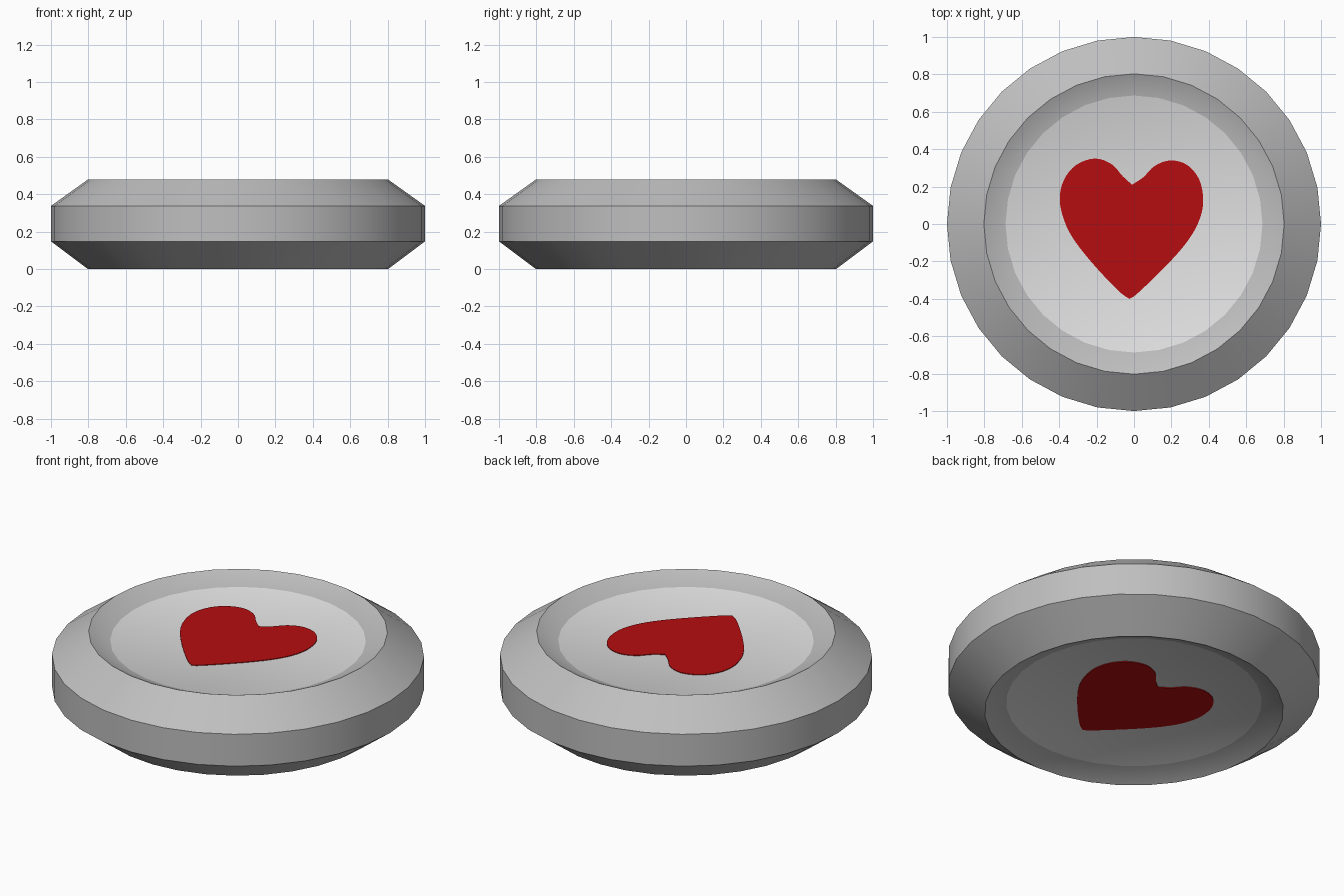
import bpy, bmesh, math
from mathutils import Vector

if "Cube" in bpy.data.objects:
    bpy.data.objects.remove(bpy.data.objects["Cube"])

SIDES = 32


def material(name, rgb):
    m = bpy.data.materials.new(name)
    m.diffuse_color = (*rgb, 1)
    m.use_nodes = True
    m.node_tree.nodes["Principled BSDF"].inputs["Base Color"].default_value = m.diffuse_color
    return m


grey = material("mid grey", (0.52, 0.52, 0.52))
pale = material("pale grey", (0.75, 0.75, 0.75))
red = material("deep red", (0.47, 0.004, 0.005))


def new_object(name, bm, mats):
    mesh = bpy.data.meshes.new(name)
    bm.to_mesh(mesh)
    bm.free()
    for m in mats:
        mesh.materials.append(m)
    ob = bpy.data.objects.new(name, mesh)
    bpy.context.collection.objects.link(ob)
    return ob


# Token body: lathed profile with recessed faces on both sides
H, DIP, FLOOR = 0.478, 0.053, 0.687
profile = [(FLOOR, DIP), (0.803, 0), (1, 0.148), (1, 0.337), (0.803, H), (FLOOR, H - DIP)]
bm = bmesh.new()
rings = []
for r, z in profile:
    rings.append([bm.verts.new((r * math.cos(2 * math.pi * i / SIDES),
                                r * math.sin(2 * math.pi * i / SIDES), z))
                  for i in range(SIDES)])
for a, b in zip(rings, rings[1:]):
    for i in range(SIDES):
        j = (i + 1) % SIDES
        bm.faces.new((a[i], a[j], b[j], b[i]))

# Pale recessed floors, as fans around a centre point
for ring, z, flip in ((rings[0], DIP, True), (rings[-1], H - DIP, False)):
    centre = bm.verts.new((0, 0, z))
    for i in range(SIDES):
        tri = [centre, ring[i], ring[(i + 1) % SIDES]]
        f = bm.faces.new(tri[::-1] if flip else tri)
        f.material_index = 1
body = new_object("token_body", bm, [grey, pale])
bpy.context.view_layer.objects.active = body
body.select_set(True)
bpy.ops.object.shade_smooth_by_angle(angle=math.radians(30))


# Heart outline: two smooth runs meeting at the notch and the tip
def smooth_run(pts, steps=4):
    p = [Vector(q) for q in pts]
    p = [2 * p[0] - p[1]] + p + [2 * p[-1] - p[-2]]
    out = []
    for k in range(1, len(p) - 2):
        a, b, c, d = p[k - 1:k + 3]
        for s in range(steps):
            t = s / steps
            out.append(0.5 * (2 * b + (c - a) * t + (2 * a - 5 * b + 4 * c - d) * t * t
                              + (3 * b - a - 3 * c + d) * t ** 3))
    return out


left = [(-0.01, 0.21), (-0.06, 0.255), (-0.12, 0.32), (-0.21, 0.35), (-0.31, 0.315),
        (-0.375, 0.235), (-0.397, 0.13), (-0.37, 0.01), (-0.31, -0.1),
        (-0.2, -0.235), (-0.08, -0.36), (-0.025, -0.4)]
right = [(-0.025, -0.4), (0.02, -0.37), (0.17, -0.225), (0.28, -0.1), (0.345, 0.01),
         (0.37, 0.12), (0.35, 0.235), (0.285, 0.315), (0.195, 0.34),
         (0.11, 0.31), (0.05, 0.25), (-0.01, 0.21)]
outline = smooth_run(left) + smooth_run(right)


# Heart plates: one on the top floor, one turned over on the bottom floor
def heart(name, side, z):
    bm = bmesh.new()
    face = bm.faces.new([bm.verts.new((side * p.x, p.y, z)) for p in outline])
    ext = bmesh.ops.extrude_face_region(bm, geom=[face])
    new = [v for v in ext["geom"] if isinstance(v, bmesh.types.BMVert)]
    bmesh.ops.translate(bm, verts=new, vec=(0, 0, side * 0.005))
    bmesh.ops.recalc_face_normals(bm, faces=bm.faces)
    new_object(name, bm, [red])


heart("heart_top", 1, H - DIP - 0.001)
heart("heart_bottom", -1, DIP + 0.001)
